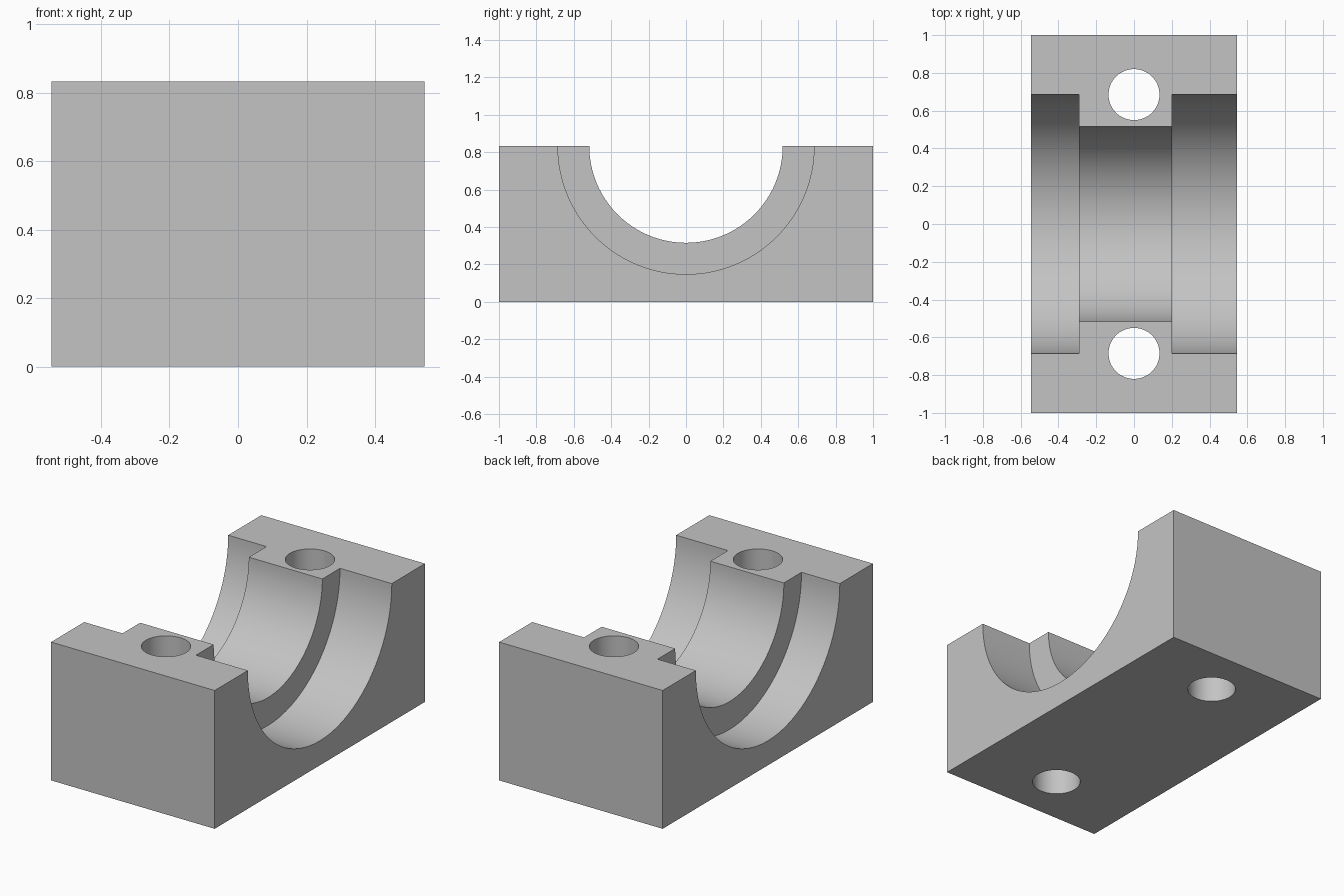
import bpy
import math

cube = bpy.data.objects.get("Cube")
if cube:
    bpy.data.objects.remove(cube, do_unlink=True)

HALF_X, HEIGHT = 0.545, 0.833
BORE_R, RECESS_R = 0.517, 0.685
HOLE_R, HOLE_Y = 0.135, 0.685

grey = bpy.data.materials.new("plain grey")
grey.use_nodes = True
colour = (0.55, 0.55, 0.55, 1)
grey.diffuse_color = colour
grey.node_tree.nodes["Principled BSDF"].inputs["Base Color"].default_value = colour

# Solid block
bpy.ops.mesh.primitive_cube_add(size=1, location=(0, 0, HEIGHT / 2))
block = bpy.context.object
block.name = "bearing_block"
block.scale = (2 * HALF_X, 2, HEIGHT)
bpy.ops.object.transform_apply(location=True, rotation=False, scale=True)
block.data.materials.append(grey)


def cut(name, radius, depth, location, rotation=(0, 0, 0), sides=128):
    """Subtract a cylinder from the block."""
    bpy.ops.mesh.primitive_cylinder_add(vertices=sides, radius=radius, depth=depth,
                                        location=location, rotation=rotation)
    cutter = bpy.context.object
    cutter.name = name
    cutter.hide_render = True
    cutter.data.materials.append(grey)
    mod = block.modifiers.new(name, 'BOOLEAN')
    mod.operation = 'DIFFERENCE'
    mod.solver = 'EXACT'
    mod.object = cutter
    bpy.context.view_layer.objects.active = block
    bpy.ops.object.modifier_apply(modifier=mod.name)
    bpy.data.objects.remove(cutter, do_unlink=True)


def cut_along_x(name, radius, x0, x1):
    cut(name, radius, x1 - x0, ((x0 + x1) / 2, 0, HEIGHT), (0, math.pi / 2, 0))


# Half-round bore with a wider recess at each end
cut_along_x("bore", BORE_R, -1, 1)
cut_along_x("right_recess", RECESS_R, -1, -0.29)
cut_along_x("left_recess", RECESS_R, 0.20, 1)

# Vertical bolt holes
for side in (-1, 1):
    cut("bolt_hole", HOLE_R, 2, (0, side * HOLE_Y, HEIGHT / 2), sides=64)

# Smooth bores, sharp edges
bpy.ops.object.select_all(action='DESELECT')
block.select_set(True)
bpy.context.view_layer.objects.active = block
bpy.ops.object.shade_smooth_by_angle(angle=math.radians(30))
